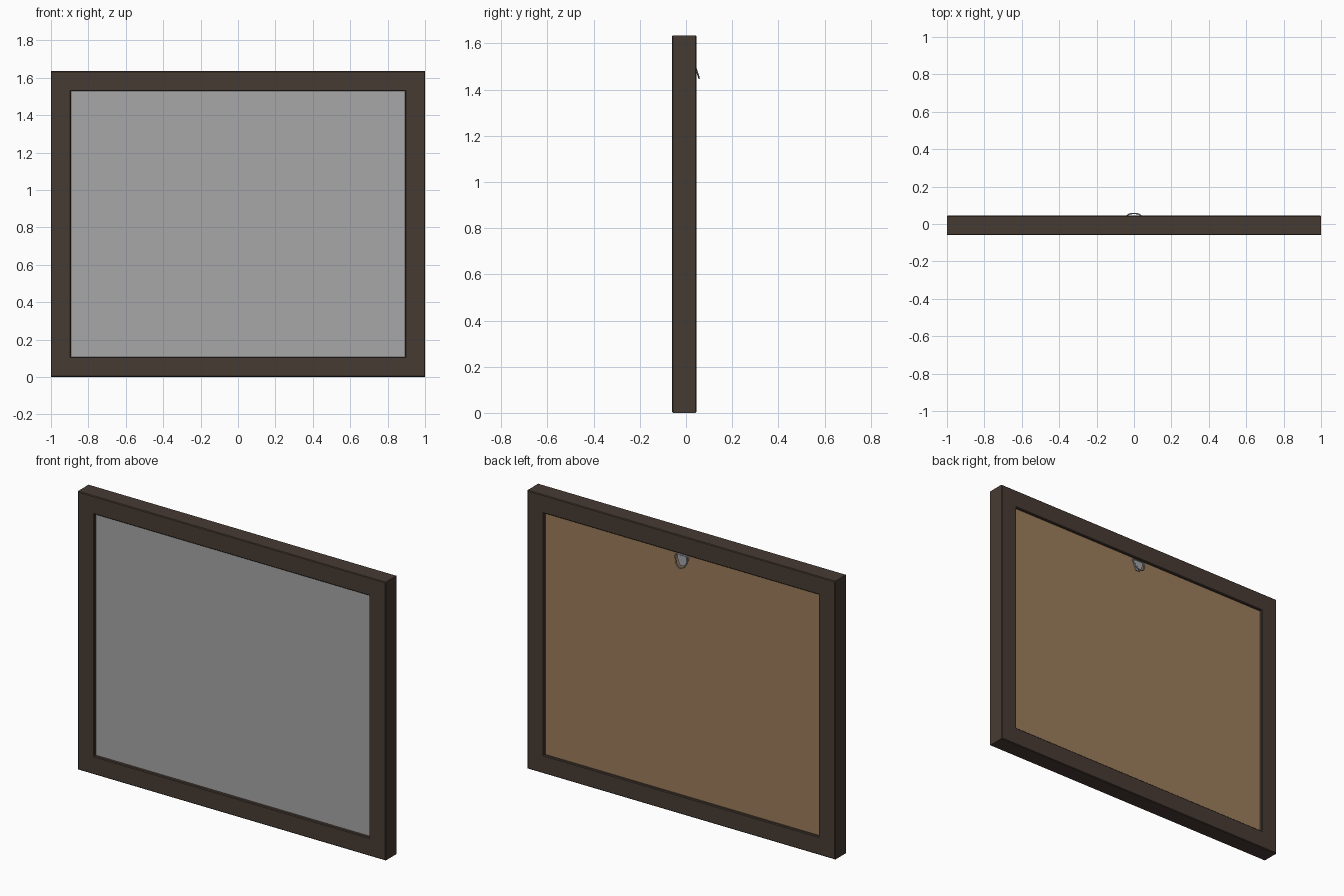
import bpy, bmesh, math
from mathutils import Vector

if "Cube" in bpy.data.objects:
    bpy.data.objects.remove(bpy.data.objects["Cube"])

H = 1.635           # frame height
F, B = -0.06, 0.045  # frame front and back


def material(name, rgb):
    m = bpy.data.materials.new(name)
    m.diffuse_color = (*rgb, 1)
    m.use_nodes = True
    m.node_tree.nodes["Principled BSDF"].inputs["Base Color"].default_value = m.diffuse_color
    return m


wood = material("dark_wood", (0.064, 0.044, 0.034))
grey = material("picture_grey", (0.39, 0.39, 0.39))
board = material("backing_brown", (0.33, 0.205, 0.105))
metal = material("hanger_metal", (0.36, 0.38, 0.40))


def finish(bm, name, mat):
    bmesh.ops.recalc_face_normals(bm, faces=bm.faces)
    me = bpy.data.meshes.new(name)
    bm.to_mesh(me)
    bm.free()
    me.materials.append(mat)
    ob = bpy.data.objects.new(name, me)
    bpy.context.collection.objects.link(ob)
    return ob


def box(name, x, y0, y1, z0, z1, mat):
    bm = bmesh.new()
    bmesh.ops.create_cube(bm, size=1)
    for v in bm.verts:
        v.co = Vector((v.co.x * 2 * x, (y0 + y1) / 2 + v.co.y * (y1 - y0),
                       (z0 + z1) / 2 + v.co.z * (z1 - z0)))
    return finish(bm, name, mat)


# Frame rails: one moulding profile (inset, y), mitred at each corner
b = 0.004
W = 0.107
profile = [(0, F + b), (b, F), (W - b, F), (W, F + b),
           (W, B - b), (W - b, B), (b, B), (0, B - b)]
corners = [(-1, 0), (1, 0), (1, 1), (-1, 1)]


def rail(name, c0, c1):
    bm = bmesh.new()
    rings = []
    for sx, top in (c0, c1):
        rings.append([bm.verts.new((sx * (1 - i), y, H - i if top else i))
                      for i, y in profile])
    n = len(profile)
    for k in range(n):
        j = (k + 1) % n
        bm.faces.new((rings[0][k], rings[0][j], rings[1][j], rings[1][k]))
    for r in rings:
        bm.faces.new(r)
    finish(bm, name, wood)


for k, name in enumerate(["bottom_rail", "right_rail", "top_rail", "left_rail"]):
    rail(name, corners[k], corners[(k + 1) % 4])

# Picture pane and backing board
e = W - 0.004
box("picture_pane", 1 - e, -0.042, -0.034, e, H - e, grey)
box("backing_board", 1 - e, -0.034, 0.03, e, H - e, board)

# Hanger: tilted rounded D-shaped ring and a strap plate
top = Vector((0, 0.035, 1.518))
down = Vector((0, 0.022, -0.07)).normalized()
pts = [(-0.030, 0.0), (0.030, 0.0), (0.040, 0.005), (0.042, 0.016)]
for a in range(20, 161, 20):
    t = math.radians(a)
    pts.append((0.035 * math.cos(t), 0.03 + 0.042 * math.sin(t)))
pts += [(-0.042, 0.016), (-0.040, 0.005)]
cu = bpy.data.curves.new("hanger_ring", 'CURVE')
cu.dimensions = '3D'
cu.bevel_depth = 0.0035
cu.bevel_resolution = 2
sp = cu.splines.new('POLY')
sp.points.add(len(pts) - 1)
for p, (x, d) in zip(sp.points, pts):
    p.co = (*(top + down * d + Vector((x, 0, 0))), 1)
sp.use_cyclic_u = True
cu.materials.append(metal)
ring = bpy.data.objects.new("hanger_ring", cu)
bpy.context.collection.objects.link(ring)

# Tapered strap plate lying on the backing board
bm = bmesh.new()
outline = [(-0.03, 1.522), (0.03, 1.522), (0.03, 1.49), (0.014, 1.455),
           (-0.014, 1.455), (-0.03, 1.49)]
face = bm.faces.new([bm.verts.new((x, 0.029, z)) for x, z in outline])
ext = bmesh.ops.extrude_face_region(bm, geom=[face])
for v in ext["geom"]:
    if isinstance(v, bmesh.types.BMVert):
        v.co.y += 0.007
finish(bm, "hanger_plate", metal)
